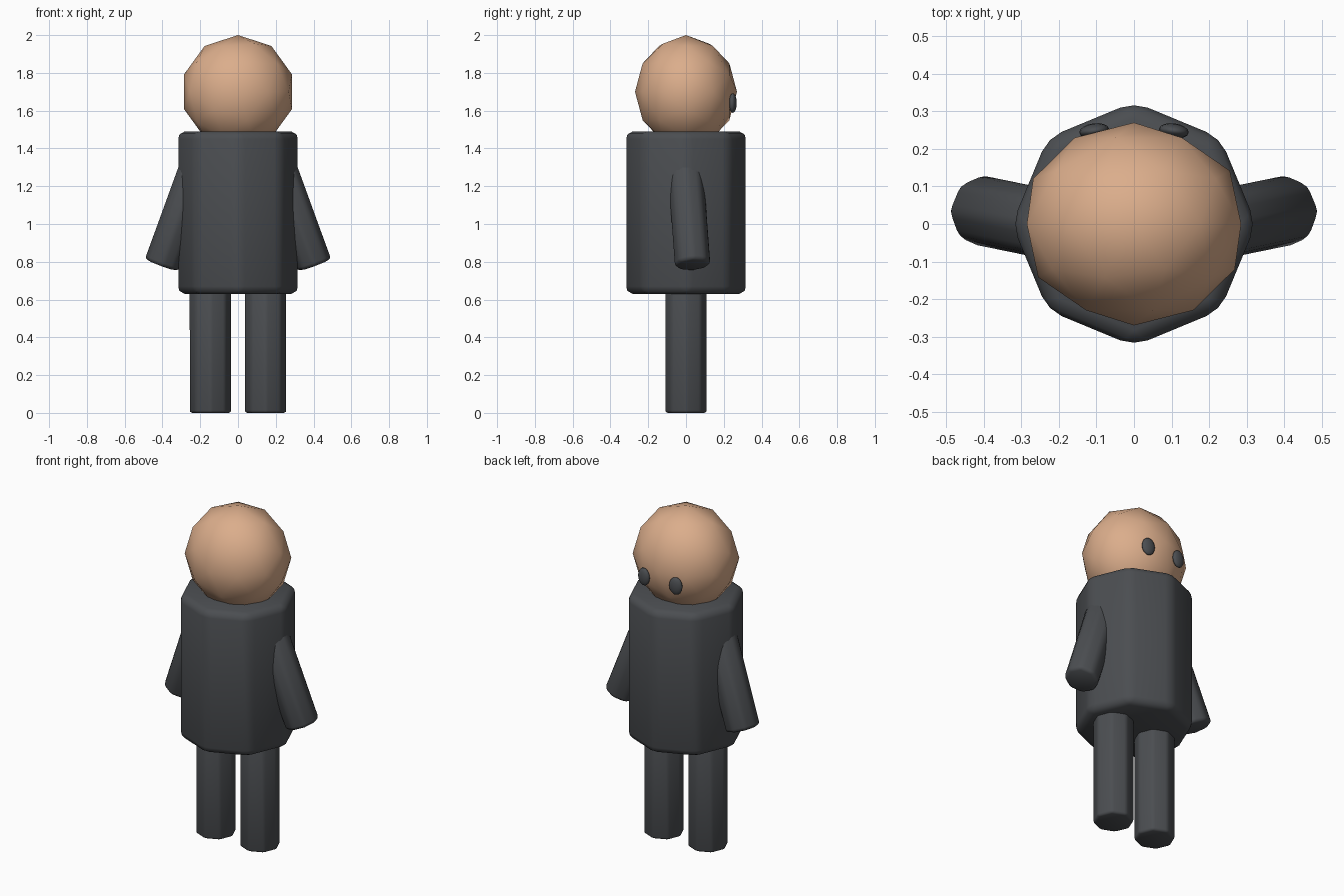
import bpy
from math import radians

if "Cube" in bpy.data.objects:
    bpy.data.objects.remove(bpy.data.objects["Cube"])


def material(name, rgb):
    m = bpy.data.materials.new(name)
    m.diffuse_color = (*rgb, 1)
    m.use_nodes = True
    m.node_tree.nodes["Principled BSDF"].inputs["Base Color"].default_value = m.diffuse_color
    return m


dark = material("dark_cloth", (0.07, 0.075, 0.082))
skin = material("skin", (0.71, 0.42, 0.26))


def finish(name, mat, bevel=0):
    ob = bpy.context.object
    ob.name = name
    ob.data.materials.append(mat)
    bpy.ops.object.shade_smooth()
    if bevel:
        mod = ob.modifiers.new("soft_edges", 'BEVEL')
        mod.width = bevel
        mod.segments = 2
        mod.limit_method = 'ANGLE'
        mod.angle_limit = radians(30)
    return ob


def post(name, radius, depth, loc, bevel, rot=(0, 0, 0)):
    """Eight-sided cylinder with softened edges."""
    bpy.ops.mesh.primitive_cylinder_add(vertices=8, radius=radius, depth=depth,
                                        location=loc, rotation=rot)
    return finish(name, dark, bevel)


# Torso
post("torso", 0.325, 0.86, (0, 0, 1.06), 0.04)

# Head: low-poly ball, slightly flattened front to back
bpy.ops.mesh.primitive_ico_sphere_add(subdivisions=2, radius=0.3,
                                      location=(0, 0, 1.7), rotation=(radians(90), 0, 0))
bpy.context.object.scale = (1, 1, 0.9)
finish("head", skin)

# Paired parts
for side, s in (("right", 1), ("left", -1)):
    post(f"{side}_leg", 0.112, 0.70, (s * 0.146, 0, 0.35), 0.014)
    post(f"{side}_arm", 0.098, 0.55, (s * 0.311, 0.016, 1.04), 0.02,
         (radians(4), radians(-20 * s), 0))
    # Eyes
    bpy.ops.mesh.primitive_uv_sphere_add(segments=16, ring_count=8, radius=1,
                                         location=(s * 0.106, 0.248, 1.64),
                                         rotation=(0, 0, radians(-8 * s)))
    bpy.context.object.scale = (0.04, 0.02, 0.052)
    finish(f"{side}_eye", dark)
